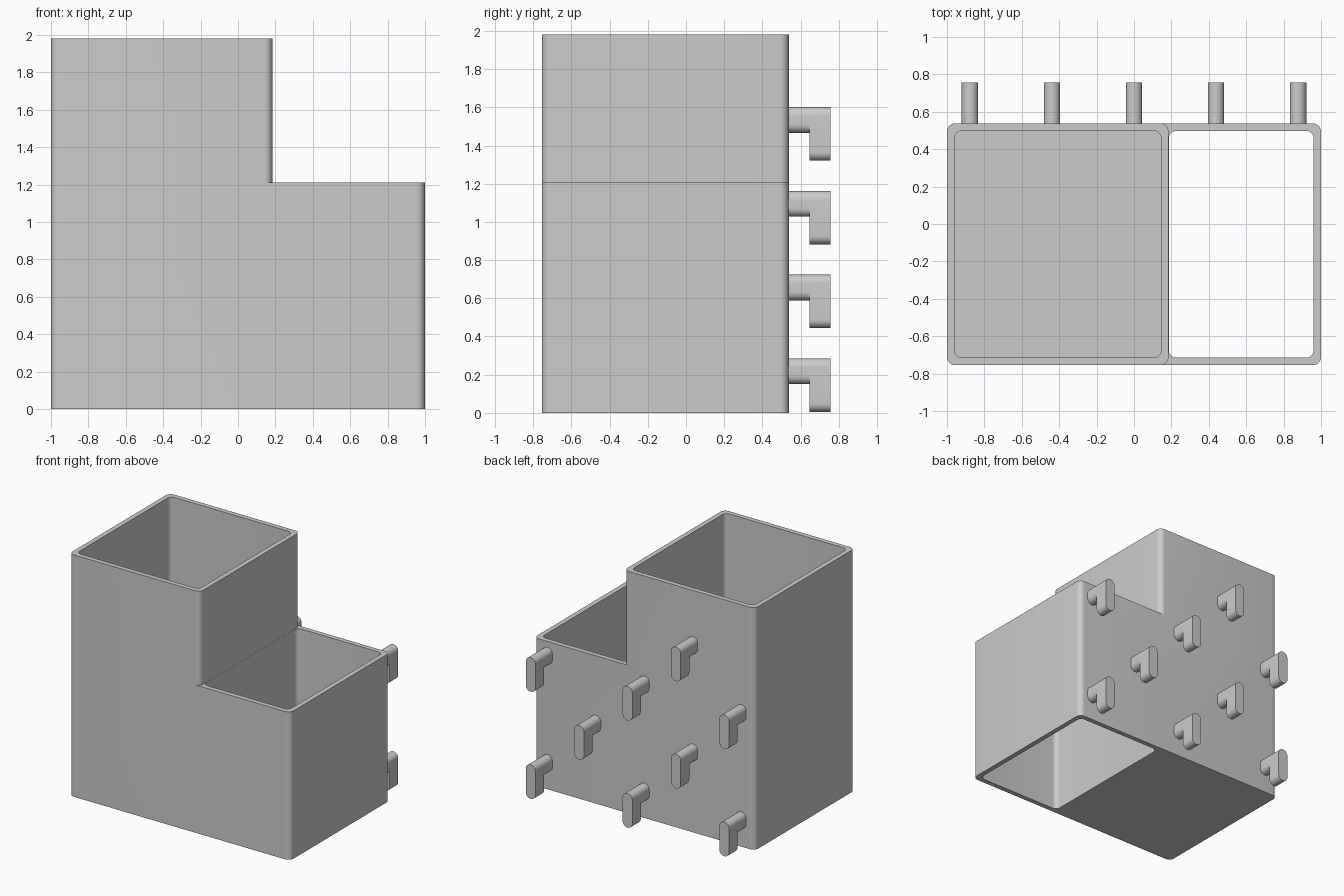
import bpy, bmesh, math
from mathutils import Vector

if "Cube" in bpy.data.objects:
    bpy.data.objects.remove(bpy.data.objects["Cube"])

grey = bpy.data.materials.new("plain grey")
grey.diffuse_color = (0.6, 0.6, 0.6, 1)
grey.use_nodes = True
grey.node_tree.nodes["Principled BSDF"].inputs["Base Color"].default_value = grey.diffuse_color


def prism(name, outline, start, end, axis="Z"):
    """Extrude a closed 2D outline along z, or along y with the outline in xz."""
    bm = bmesh.new()
    place = (lambda u, v, t: (u, v, t)) if axis == "Z" else (lambda u, v, t: (u, t, v))
    a = [bm.verts.new(place(u, v, start)) for u, v in outline]
    b = [bm.verts.new(place(u, v, end)) for u, v in outline]
    n = len(outline)
    bm.faces.new(a)
    bm.faces.new(b)
    for i in range(n):
        j = (i + 1) % n
        bm.faces.new((a[i], a[j], b[j], b[i]))
    bmesh.ops.recalc_face_normals(bm, faces=bm.faces)
    mesh = bpy.data.meshes.new(name)
    bm.to_mesh(mesh)
    bm.free()
    mesh.materials.append(grey)
    obj = bpy.data.objects.new(name, mesh)
    bpy.context.collection.objects.link(obj)
    return obj


def rounded(x0, x1, y0, y1, r, steps=8):
    """Rectangle outline with rounded corners."""
    pts = []
    corners = [(x1 - r, y1 - r), (x0 + r, y1 - r), (x0 + r, y0 + r), (x1 - r, y0 + r)]
    for k, (cx, cy) in enumerate(corners):
        for s in range(steps + 1):
            a = math.pi / 2 * (k + s / steps)
            p = Vector((cx + r * math.cos(a), cy + r * math.sin(a)))
            if not pts or (p - pts[-1]).length > 1e-5:
                pts.append(p)
    if (pts[0] - pts[-1]).length < 1e-5:
        pts.pop()
    return pts


def boolean(target, tool, operation):
    mod = target.modifiers.new(operation, "BOOLEAN")
    mod.operation = operation
    mod.solver = "EXACT"
    mod.object = tool
    bpy.context.view_layer.objects.active = target
    bpy.ops.object.modifier_apply(modifier=mod.name)
    bpy.data.objects.remove(tool)


def smooth(obj):
    bpy.ops.object.select_all(action="DESELECT")
    obj.select_set(True)
    bpy.context.view_layer.objects.active = obj
    bpy.ops.object.shade_smooth_by_angle(angle=math.radians(30))


FRONT, BACK, WALL = -0.755, 0.538, 0.04
SPLIT, LOW, HIGH = 0.185, 1.21, 1.98

# Two joined bins: a tall one on the left, a low one on the right
body = prism("twin_bin", rounded(-1, 1, FRONT, BACK, 0.045), 0, LOW)
boolean(body, prism("tall_part", rounded(-1, SPLIT, FRONT, BACK, 0.045), 0, HIGH), "UNION")

# Tall bin has a floor, low bin is open at both ends
inner_y = (FRONT + WALL, BACK - WALL)
boolean(body, prism("tall_cavity", rounded(-1 + WALL, SPLIT - WALL, *inner_y, 0.04),
                    WALL, HIGH + 0.1), "DIFFERENCE")
boolean(body, prism("low_cavity", rounded(SPLIT + 0.001, 1 - WALL, *inner_y, 0.04),
                    -0.1, LOW + 0.1), "DIFFERENCE")
smooth(body)

# Staggered pegboard hooks on the back: a short arm ending in a hanging tab
PITCH, HALF = 0.4385, 0.044
for col in range(-2, 3):
    for row in range(4):
        beside_tall = col < 1 or row < 3
        if (col + row) % 2 or not beside_tall:
            continue
        x, top = col * PITCH, 0.285 + row * PITCH
        hook = prism("hook", rounded(x - HALF, x + HALF, top - 0.28, top, HALF), 0.647, 0.757, "Y")
        arm = prism("hook_arm", rounded(x - HALF, x + HALF, top - 0.135, top, HALF),
                    BACK - 0.01, 0.66, "Y")
        boolean(hook, arm, "UNION")
        smooth(hook)
